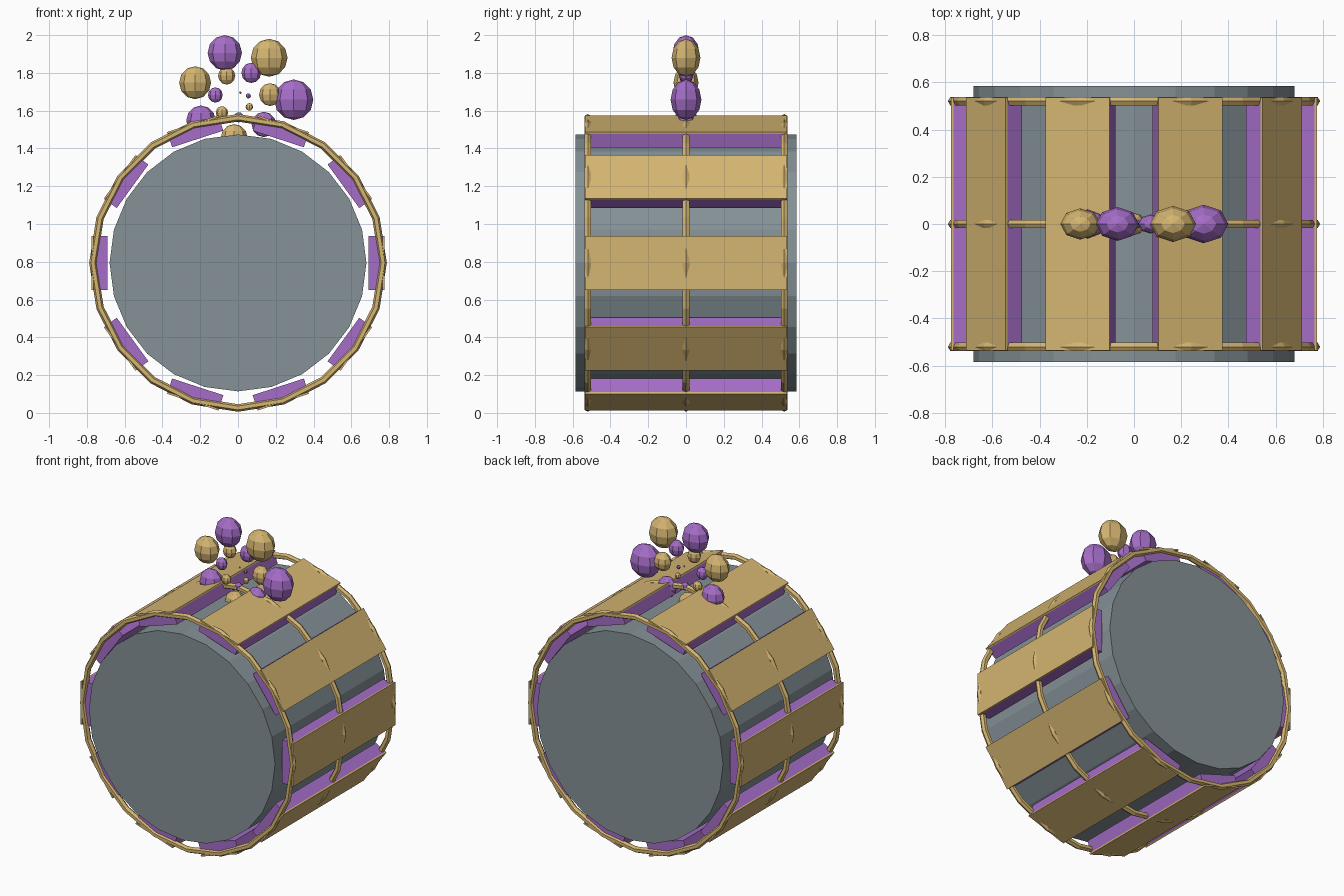
import bpy, math
from mathutils import Matrix

if "Cube" in bpy.data.objects:
    bpy.data.objects.remove(bpy.data.objects["Cube"])

CZ = 0.794  # height of the drum axis


def material(name, rgb):
    m = bpy.data.materials.new(name)
    m.diffuse_color = (*rgb, 1)
    m.use_nodes = True
    m.node_tree.nodes["Principled BSDF"].inputs["Base Color"].default_value = m.diffuse_color
    return m


gold = material("gold", (0.66, 0.46, 0.165))
purple = material("purple", (0.38, 0.155, 0.58))
grey = material("slate grey", (0.235, 0.285, 0.31))


def finish(name, mat):
    ob = bpy.context.object
    ob.name = name
    ob.data.materials.append(mat)
    return ob


def plank(name, angle, r_in, r_out, width, length, mat):
    """Box lying along y, placed around the drum axis at the given angle."""
    bpy.ops.mesh.primitive_cube_add(size=1)
    ob = finish(name, mat)
    ob.data.transform(Matrix.Diagonal((r_out - r_in, length, width, 1)))
    ob.data.transform(Matrix.Translation(((r_in + r_out) / 2, 0, 0)))
    ob.data.transform(Matrix.Rotation(-angle, 4, 'Y'))
    ob.location.z = CZ


# Drum body
bpy.ops.mesh.primitive_cylinder_add(vertices=24, radius=0.68, depth=1.17,
                                    location=(0, 0, CZ), rotation=(math.pi / 2, 0, 0))
finish("drum_body", grey)

# Ten staves, each a purple block with a thin gold plate outside
for i in range(10):
    a = math.radians(36 * i)
    plank(f"stave_block_{i}", a, 0.69, 0.765, 0.285, 1.05, purple)
    plank(f"stave_plate_{i}", a, 0.765, 0.775, 0.285, 1.07, gold)

# Three hoops
for i, y in enumerate((-0.52, 0, 0.52)):
    bpy.ops.mesh.primitive_torus_add(major_segments=20, minor_segments=6,
                                     major_radius=0.768, minor_radius=0.02,
                                     location=(0, y, CZ), rotation=(math.pi / 2, 0, 0))
    finish(f"hoop_{i}", gold)

# Spiral of growing beads on top (x, z), alternating colours
spiral = [(0.013, 1.695), (0.055, 1.678), (0.06, 1.62), (0.005, 1.565),
          (-0.085, 1.59), (-0.12, 1.683), (-0.06, 1.785), (0.07, 1.80),
          (0.17, 1.685), (0.137, 1.527), (-0.02, 1.455), (-0.196, 1.547),
          (-0.227, 1.748), (-0.07, 1.906), (0.165, 1.88), (0.295, 1.658)]
for i, (x, z) in enumerate(spiral, 1):
    bpy.ops.mesh.primitive_uv_sphere_add(segments=8, ring_count=6,
                                         radius=0.0067 * i, location=(x, 0, z))
    ob = finish(f"bead_{i}", gold if i % 2 else purple)
    ob.scale = (0.97, 0.76, 1)
